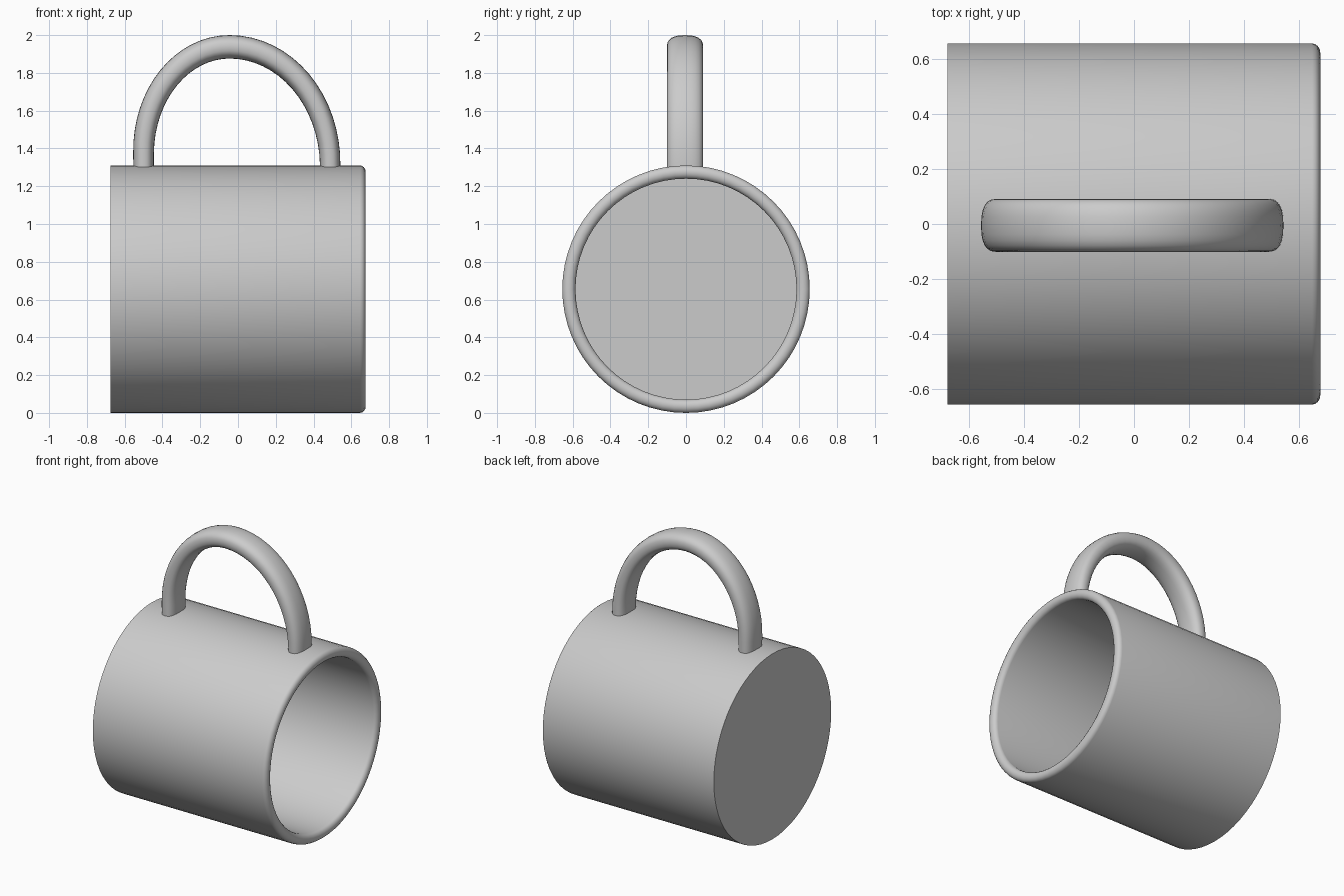
import bpy, bmesh, math
from mathutils import Vector

if "Cube" in bpy.data.objects:
    bpy.data.objects.remove(bpy.data.objects["Cube"])

RADIUS, INNER, WALL_X = 0.655, 0.585, 0.676
grey = bpy.data.materials.new("light_grey")
grey.diffuse_color = (0.6, 0.6, 0.6, 1)
grey.use_nodes = True
grey.node_tree.nodes["Principled BSDF"].inputs["Base Color"].default_value = grey.diffuse_color


def finish(name, bm, angle):
    bmesh.ops.recalc_face_normals(bm, faces=bm.faces)
    mesh = bpy.data.meshes.new(name)
    bm.to_mesh(mesh)
    bm.free()
    mesh.materials.append(grey)
    obj = bpy.data.objects.new(name, mesh)
    bpy.context.collection.objects.link(obj)
    bpy.ops.object.select_all(action='DESELECT')
    obj.select_set(True)
    bpy.context.view_layer.objects.active = obj
    bpy.ops.object.shade_smooth_by_angle(angle=math.radians(angle))
    return obj


# Mug body: a lathed profile around the x axis, open at +x, with a rounded rim
profile = [(-WALL_X, 0), (-WALL_X, RADIUS)]
rim = (RADIUS - INNER) / 2
for i in range(9):
    a = math.pi / 2 - math.pi * i / 8
    profile.append((WALL_X - 0.03 + 0.03 * math.cos(a),
                    INNER + rim + rim * math.sin(a)))
profile += [(-0.61, INNER), (-0.61, 0)]

bm = bmesh.new()
verts = [bm.verts.new((x, 0, r)) for x, r in profile]
edges = [bm.edges.new(pair) for pair in zip(verts, verts[1:])]
bmesh.ops.spin(bm, geom=verts + edges, cent=(0, 0, 0), axis=(1, 0, 0),
               angle=2 * math.pi, steps=64, use_merge=True)
bmesh.ops.remove_doubles(bm, verts=bm.verts, dist=1e-5)
bmesh.ops.translate(bm, verts=bm.verts, vec=(0, 0, RADIUS))
finish("mug_body", bm, 40)

# Handle path: two unequal quarter ellipses meeting at the peak
PEAK_X, PEAK_Z = -0.045, 1.938
path = [Vector((-0.5, 0, 1.275))]
for i in range(33):
    a = math.pi - math.pi * i / 32
    width, base = (0.455, 1.38) if a > math.pi / 2 else (0.533, 1.31)
    path.append(Vector((PEAK_X + width * math.cos(a), 0,
                        base + (PEAK_Z - base) * math.sin(a))))
path.append(Vector((0.488, 0, 1.275)))

# Handle: a wide, rounded section swept along the path
SIDES = 24
bm = bmesh.new()
rings = []
for i, p in enumerate(path):
    t = (path[min(i + 1, len(path) - 1)] - path[max(i - 1, 0)]).normalized()
    normal = Vector((-t.z, 0, t.x))
    thick = 0.054 + 0.008 * max(0, (p.z - 1.31) / 0.63)
    ring = []
    for k in range(SIDES):
        c, s = (f(2 * math.pi * k / SIDES) for f in (math.cos, math.sin))
        y = 0.096 * math.copysign(abs(c) ** 0.8, c)
        n = thick * math.copysign(abs(s) ** 0.8, s)
        ring.append(bm.verts.new(p + normal * n + Vector((0, y - 0.005, 0))))
    rings.append(ring)
for a, b in zip(rings, rings[1:]):
    for k in range(SIDES):
        j = (k + 1) % SIDES
        bm.faces.new((a[k], a[j], b[j], b[k]))
bm.faces.new(rings[0])
bm.faces.new(rings[-1])
finish("handle", bm, 50)
